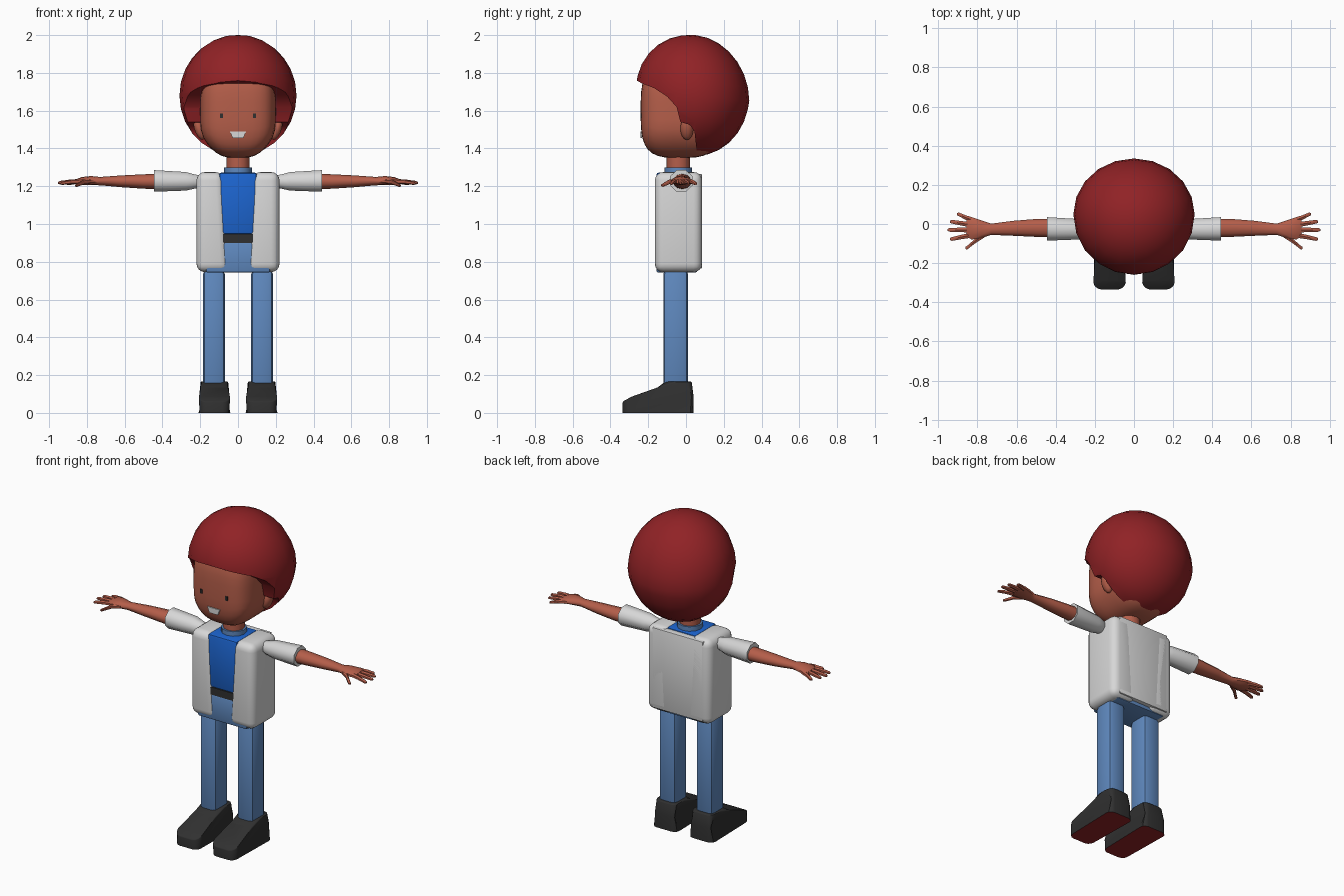
import bpy, bmesh, math
from mathutils import Vector

if "Cube" in bpy.data.objects:
    bpy.data.objects.remove(bpy.data.objects["Cube"])


def material(name, rgb):
    m = bpy.data.materials.new(name)
    m.diffuse_color = (*rgb, 1)
    m.use_nodes = True
    m.node_tree.nodes["Principled BSDF"].inputs["Base Color"].default_value = m.diffuse_color
    return m


RED = material("hair_red", (0.28, 0.016, 0.019))
SKIN = material("skin", (0.46, 0.112, 0.068))
WHITE = material("jacket_white", (0.68, 0.68, 0.68))
BLUE = material("shirt_blue", (0.012, 0.13, 0.63))
JEANS = material("denim_blue", (0.115, 0.25, 0.52))
DARK = material("charcoal", (0.03, 0.03, 0.03))


def finish(name, bm, mats, mirror=False, angle=40):
    bmesh.ops.recalc_face_normals(bm, faces=bm.faces[:])
    me = bpy.data.meshes.new(name)
    bm.to_mesh(me)
    bm.free()
    for m in mats:
        me.materials.append(m)
    ob = bpy.data.objects.new(name, me)
    bpy.context.collection.objects.link(ob)
    bpy.ops.object.select_all(action='DESELECT')
    ob.select_set(True)
    bpy.context.view_layer.objects.active = ob
    bpy.ops.object.shade_smooth_by_angle(angle=math.radians(angle))
    if mirror:
        ob.modifiers.new("mirror", 'MIRROR').use_mirror_merge = False
    return ob


def prism(pts, x0, x1):
    """Extrude a (y, z) profile along x."""
    bm = bmesh.new()
    f = bm.faces.new([bm.verts.new((x0, y, z)) for y, z in pts])
    r = bmesh.ops.extrude_face_region(bm, geom=[f])
    for v in r["geom"]:
        if isinstance(v, bmesh.types.BMVert):
            v.co.x = x1
    bmesh.ops.recalc_face_normals(bm, faces=bm.faces[:])
    return bm


def bevel(bm, edges, width, seg):
    bmesh.ops.bevel(bm, geom=edges, offset=width, segments=seg, profile=0.5,
                    affect='EDGES', clamp_overlap=True)


def box(name, x, y, z, mat, bev=0.0, seg=3, mirror=False, shape=None):
    bm = prism([(y[0], z[0]), (y[1], z[0]), (y[1], z[1]), (y[0], z[1])], *x)
    if shape:
        for v in bm.verts:
            shape(v.co)
    if bev:
        bevel(bm, bm.edges[:], bev, seg)
    return finish(name, bm, [mat], mirror)


def tube(bm, stations, n=8):
    """Loft elliptical rings (x, y, z, radius_y, radius_z) along x."""
    rings = []
    for x, y, z, ry, rz in stations:
        rings.append([bm.verts.new((x, y + ry * math.cos(a), z + rz * math.sin(a)))
                      for a in (math.tau * (i + 0.5) / n for i in range(n))])
    for a, b in zip(rings, rings[1:]):
        for i in range(n):
            j = (i + 1) % n
            bm.faces.new((a[i], a[j], b[j], b[i]))
    bm.faces.new(rings[0])
    bm.faces.new(rings[-1])


# Head: rounded box with a narrower jaw
bm = bmesh.new()
bmesh.ops.create_cube(bm, size=2)
bmesh.ops.subdivide_edges(bm, edges=bm.edges[:], cuts=9, use_grid_fill=True)
for v in bm.verts:
    d = v.co.normalized()
    p = 3.5
    d /= sum(abs(c) ** p for c in d) ** (1 / p)
    v.co = Vector((d.x * 0.2, -0.03 + d.y * 0.21, 1.6 + d.z * 0.25))
    v.co.x *= 1 - 0.28 * max(0, (1.5 - v.co.z) / 0.15) ** 1.5
finish("head", bm, [SKIN], angle=60)

# Hair: sheared ellipsoid with the face opening cut out
bm = bmesh.new()
bmesh.ops.create_uvsphere(bm, u_segments=20, v_segments=14, radius=1)
for v in bm.verts:
    x, y, z = v.co
    y = 0.05 + y * (0.285 if y > 0 else 0.315)
    z = 1.68 + z * 0.32 - (0.1 * (y - 0.05) if z > -0.2 else 0)
    v.co = Vector((x * 0.31, y, z))
hair = finish("hair", bm, [RED], angle=45)
opening = [(-0.5, 1.77), (-0.27, 1.765), (-0.235, 1.745), (-0.17, 1.72),
           (-0.1, 1.675), (-0.05, 1.62), (-0.03, 1.54), (0.02, 1.525),
           (0.045, 1.49), (0.06, 1.36), (0.06, 1.2), (-0.5, 1.2)]
cutter = finish("hair_cutter", prism(opening, -0.5, 0.5), [RED])
cutter.hide_render = True
mod = hair.modifiers.new("opening", 'BOOLEAN')
mod.operation, mod.object, mod.solver = 'DIFFERENCE', cutter, 'EXACT'
bpy.context.view_layer.objects.active = hair
bpy.ops.object.modifier_apply(modifier=mod.name)
bpy.data.objects.remove(cutter)
bpy.ops.object.select_all(action='DESELECT')
hair.select_set(True)
bpy.ops.object.shade_smooth_by_angle(angle=math.radians(45))

# Ears
bm = bmesh.new()
bmesh.ops.create_uvsphere(bm, u_segments=10, v_segments=8, radius=1)
for v in bm.verts:
    x, y, z = v.co
    v.co = Vector((0.205 + x * 0.028 + z * 0.016, 0.005 + y * 0.035, 1.505 + z * 0.06))
finish("ears", bm, [SKIN], True, 60)

# Eyes and mouth plates
box("eyes", (0.08, 0.094), (-0.242, -0.235), (1.56, 1.585), DARK, mirror=True)


def smile(c):
    if c.z < 1.47:
        c.x *= 0.65


box("mouth", (-0.043, 0.043), (-0.242, -0.233), (1.455, 1.49), WHITE, shape=smile)

# Neck and collar
for name, r, z0, z1, mat in (("neck", 0.062, 1.25, 1.4, SKIN),
                             ("collar", 0.073, 1.25, 1.3, JEANS)):
    bm = bmesh.new()
    bmesh.ops.create_cone(bm, cap_ends=True, segments=12, radius1=r, radius2=r, depth=z1 - z0)
    bmesh.ops.translate(bm, verts=bm.verts[:], vec=(0, -0.04, (z0 + z1) / 2))
    finish(name, bm, [mat])


# Jacket: two front panels, with the inner edge leaning outwards, and a back
def lean(c):
    if c.x < 0.1:
        c.x = 0.075 if c.z > 1 else 0.045


box("jacket_panels", (0.05, 0.22), (-0.165, 0.085), (0.745, 1.275), WHITE, 0.045, 4, True, lean)
box("jacket_back", (-0.175, 0.175), (0.035, 0.085), (0.765, 1.265), WHITE, 0.006, 2)

# Shirt, belt and hips showing between the panels
box("shirt", (-0.1, 0.1), (-0.157, 0.05), (0.945, 1.272), BLUE, 0.012, 2)
box("belt", (-0.1, 0.1), (-0.159, 0.05), (0.9, 0.947), DARK)
box("hips", (-0.17, 0.17), (-0.157, 0.06), (0.743, 0.902), JEANS, 0.01, 2)

# Legs
box("legs", (0.07, 0.185), (-0.12, 0.01), (0.1, 0.76), JEANS, 0.025, 2, True)

# Shoes with red soles
side = [(0.04, 0), (0.04, 0.09), (0.03, 0.165), (-0.11, 0.165), (-0.15, 0.135),
        (-0.29, 0.085), (-0.335, 0.06), (-0.335, 0)]
bm = prism(side, 0.04, 0.21)
for v in bm.verts:
    k = 1.0
    if v.co.z > 0.12:
        k = 0.86
    if v.co.y < -0.32:
        k = 0.9
    v.co.x = 0.125 + (v.co.x - 0.125) * k
upright = [e for e in bm.edges
           if abs(e.verts[0].co.x - e.verts[1].co.x) < 0.02
           and abs(e.verts[0].co.z - e.verts[1].co.z) > 0.03
           and e.calc_length() < 0.1]
bevel(bm, upright, 0.035, 3)
rim = [e for e in bm.edges if min(v.co.z for v in e.verts) > 0.055
       and len(e.link_faces) == 2 and e.calc_face_angle(0) > 0.9]
bevel(bm, rim, 0.012, 2)
bmesh.ops.recalc_face_normals(bm, faces=bm.faces[:])
for f in bm.faces:
    f.material_index = int(f.normal.z < -0.9 and f.calc_center_median().z < 0.01)
finish("shoes", bm, [DARK, RED], True)

# Sleeves
bm = bmesh.new()
tube(bm, [(0.2, -0.03, 1.225, 0.03, 0.035), (0.235, -0.03, 1.225, 0.045, 0.042),
          (0.275, -0.027, 1.226, 0.056, 0.053), (0.445, -0.025, 1.228, 0.065, 0.062)], 8)
finish("sleeves", bm, [WHITE], True, 50)

# Arms and palms
bm = bmesh.new()
tube(bm, [(0.4, -0.02, 1.225, 0.05, 0.042), (0.5, -0.02, 1.225, 0.048, 0.038),
          (0.62, -0.022, 1.226, 0.04, 0.031), (0.73, -0.027, 1.227, 0.03, 0.022),
          (0.78, -0.027, 1.23, 0.048, 0.024), (0.83, -0.022, 1.228, 0.06, 0.02),
          (0.855, -0.018, 1.225, 0.05, 0.012)], 10)
# Fingers and thumb: base and tip points
for (x0, y0), (x1, y1), z1 in (((0.82, 0.018), (0.905, 0.05), 1.212),
                               ((0.83, -0.004), (0.94, 0.012), 1.217),
                               ((0.83, -0.03), (0.952, -0.03), 1.217),
                               ((0.82, -0.055), (0.94, -0.077), 1.214),
                               ((0.765, -0.055), (0.862, -0.122), 1.203)):
    xm, ym = (x0 + x1) / 2, (y0 + y1) / 2
    tube(bm, [(x0, y0, 1.226, 0.016, 0.013), (xm, ym, 1.223, 0.013, 0.012),
              (x1 - 0.008, y1, z1 + 0.002, 0.011, 0.009), (x1, y1, z1, 0.006, 0.005)], 6)
finish("arms_and_hands", bm, [SKIN], True, 50)
